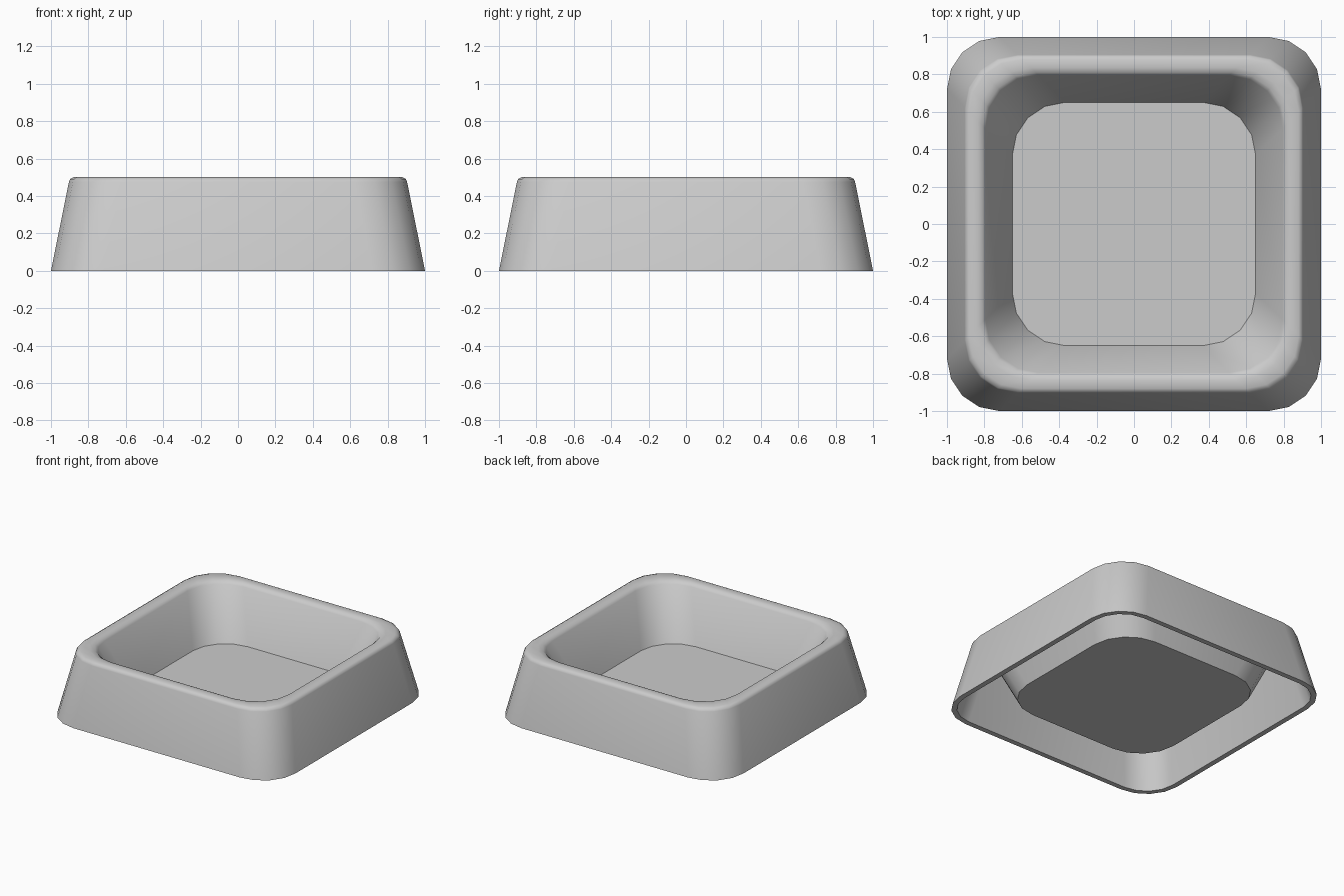
import bpy
import bmesh
from math import sin, cos, pi, radians

cube = bpy.data.objects.get("Cube")
if cube:
    bpy.data.objects.remove(cube, do_unlink=True)

# Plain grey material
grey = bpy.data.materials.new("light grey")
grey.use_nodes = True
colour = (0.6, 0.6, 0.6, 1)
grey.diffuse_color = colour
grey.node_tree.nodes["Principled BSDF"].inputs["Base Color"].default_value = colour

CORNER_STEPS = 4


def rounded_square(bm, half, radius, z):
    """Ring of vertices around a square with rounded corners."""
    ring = []
    centre = half - radius
    for corner in range(4):
        sx = 1 if corner in (0, 3) else -1
        sy = 1 if corner in (0, 1) else -1
        for step in range(CORNER_STEPS + 1):
            a = (corner + step / CORNER_STEPS) * pi / 2
            ring.append(bm.verts.new((sx * centre + radius * cos(a),
                                      sy * centre + radius * sin(a), z)))
    return ring


# Wall section as (half width, corner radius, height)
section = [
    # underside of the floor and outside of the basin
    (0.675, 0.305, 0.06), (0.825, 0.305, 0.455),
    # inside of the outer skirt
    (0.866, 0.24, 0.455), (0.96, 0.24, 0.0),
    # outer skirt
    (1.0, 0.28, 0.0), (0.904, 0.28, 0.475),
    # rounded rim
    (0.898, 0.28, 0.49), (0.88, 0.28, 0.5), (0.835, 0.285, 0.5),
    (0.81, 0.285, 0.493), (0.795, 0.285, 0.475),
    # basin wall down to the floor
    (0.65, 0.28, 0.1),
]

bm = bmesh.new()
rings = [rounded_square(bm, *point) for point in section]
for low, high in zip(rings, rings[1:]):
    for i in range(len(low)):
        j = (i + 1) % len(low)
        bm.faces.new((low[i], low[j], high[j], high[i]))

# Floor, top and bottom
bm.faces.new(rings[0])
bm.faces.new(rings[-1])
bmesh.ops.recalc_face_normals(bm, faces=bm.faces)

mesh = bpy.data.meshes.new("square_bowl")
bm.to_mesh(mesh)
bm.free()
mesh.materials.append(grey)
bowl = bpy.data.objects.new("square_bowl", mesh)
bpy.context.collection.objects.link(bowl)

# Smooth corners and rim, crisp floor and foot edges
bpy.ops.object.select_all(action="DESELECT")
bowl.select_set(True)
bpy.context.view_layer.objects.active = bowl
bpy.ops.object.shade_smooth_by_angle(angle=radians(42))
